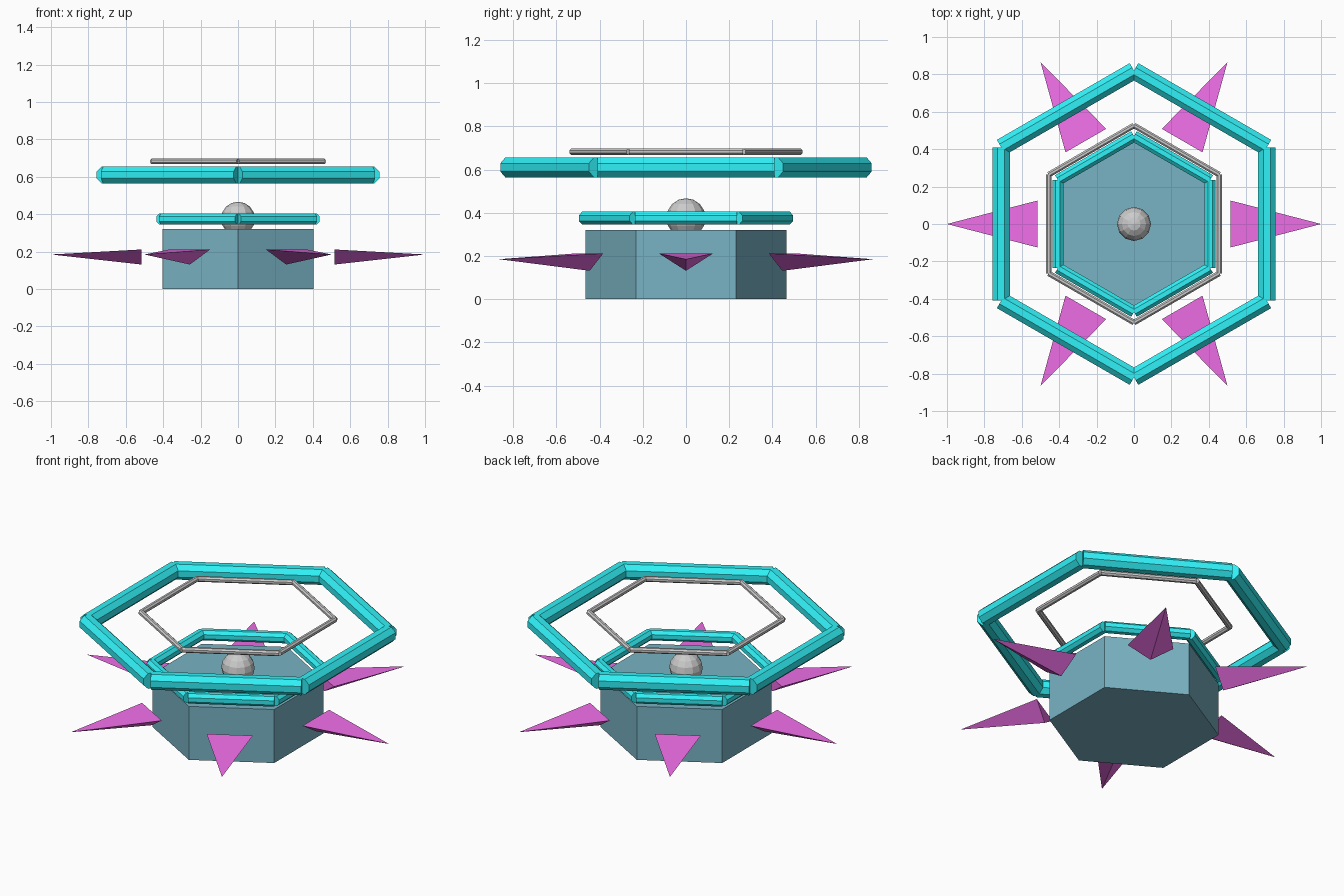
import bpy
from math import pi, cos, sin, radians
from mathutils import Matrix, Vector

if "Cube" in bpy.data.objects:
    bpy.data.objects.remove(bpy.data.objects["Cube"])


def material(name, rgb):
    m = bpy.data.materials.new(name)
    m.diffuse_color = (*rgb, 1)
    m.use_nodes = True
    m.node_tree.nodes["Principled BSDF"].inputs["Base Color"].default_value = m.diffuse_color
    return m


TEAL = material("teal", (0.19, 0.45, 0.55))
CYAN = material("cyan", (0.03, 0.88, 0.93))
MAGENTA = material("magenta", (0.88, 0.16, 0.82))
PALE = material("pale", (0.87, 0.87, 0.86))


def finish(name, mat):
    ob = bpy.context.object
    ob.name = name
    ob.data.materials.append(mat)
    return ob


def hex_ring(name, mat, corner_radius, z, tube_flat):
    """Six separate octagonal bars, each spanning one side of a hexagon."""
    for i in range(6):
        a = i * pi / 3
        mid = corner_radius * cos(pi / 6)
        bpy.ops.mesh.primitive_cylinder_add(
            vertices=8, radius=tube_flat / cos(pi / 8), depth=corner_radius)
        ob = finish(f"{name}_bar_{i + 1}", mat)
        # turn a flat face upwards, lay the bar along y, then swing it round
        ob.data.transform(Matrix.Rotation(a, 4, 'Z')
                          @ Matrix.Translation((mid, 0, z))
                          @ Matrix.Rotation(pi / 2, 4, 'X')
                          @ Matrix.Rotation(pi / 8, 4, 'Z'))


# hexagonal base with corners on the y axis
bpy.ops.mesh.primitive_cylinder_add(vertices=6, radius=0.465, depth=0.32,
                                    location=(0, 0, 0.16))
finish("base", TEAL)

# ball half sunk into the base
bpy.ops.mesh.primitive_uv_sphere_add(segments=12, ring_count=8, radius=0.091,
                                     location=(0, 0, 0.376))
finish("centre_ball", PALE)

# stacked floating rings
hex_ring("lower_ring", CYAN, 0.47, 0.375, 0.03)
hex_ring("outer_ring", CYAN, 0.82, 0.61, 0.046)
hex_ring("upper_ring", PALE, 0.527, 0.683, 0.0148)

# flattened three-sided spikes, flat side up, pointing outwards
for i in range(6):
    bpy.ops.mesh.primitive_cone_add(vertices=3, radius1=0.145, radius2=0, depth=0.485)
    spike = finish(f"spike_{i + 1}", MAGENTA)
    # cone corner starts on +y; after the tilt it points down
    to_x = Matrix(((0, 0, 1, 0), (1, 0, 0, 0), (0, -0.37, 0, 0), (0, 0, 0, 1)))
    # swap of axes mirrors handedness if needed, so normals are fixed below
    spike.data.transform(Matrix.Rotation(i * pi / 3, 4, 'Z')
                         @ Matrix.Translation((0.7575, 0, 0.185)) @ to_x)
    if to_x.determinant() < 0:
        spike.data.flip_normals()
